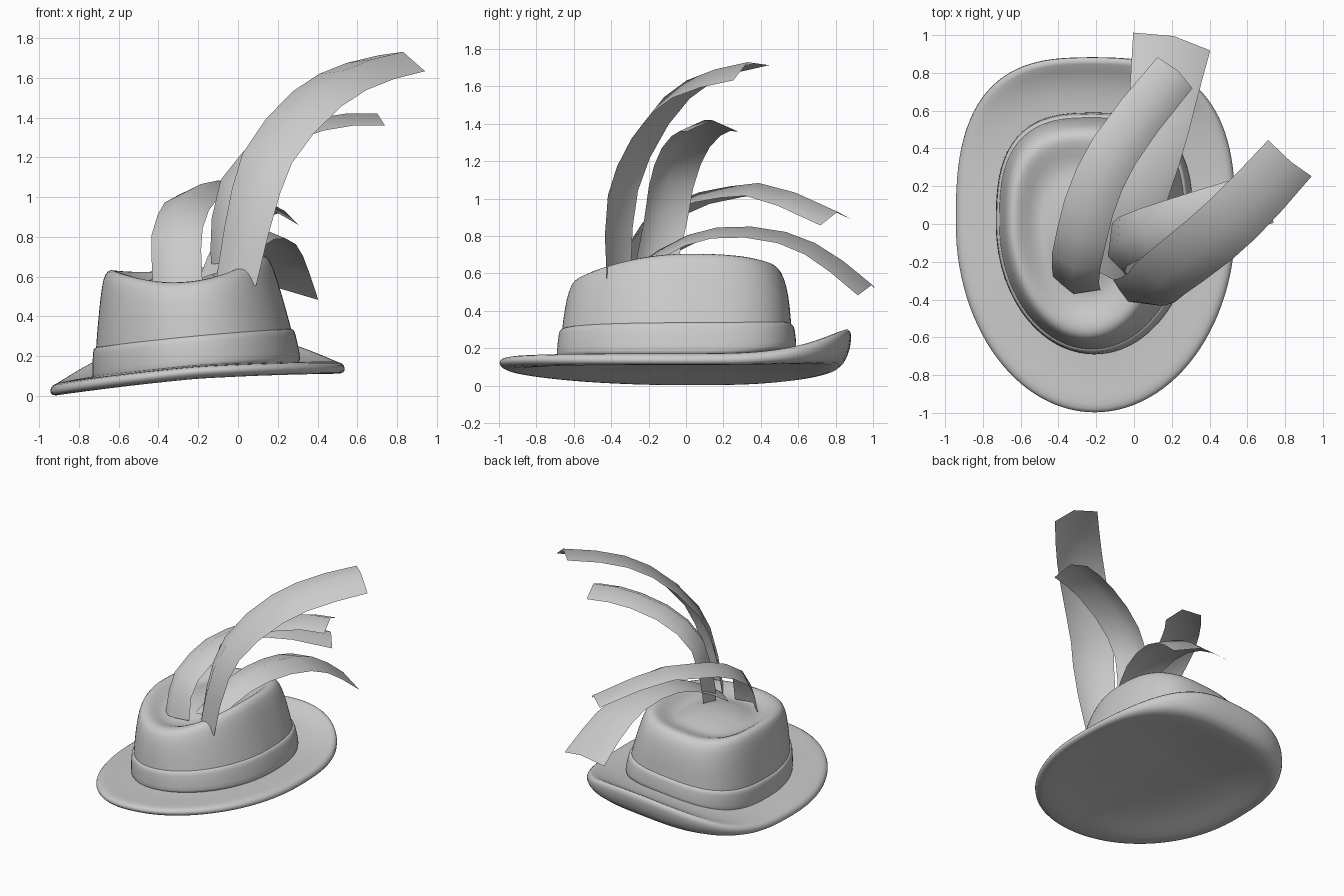
import bpy, bmesh, math
from mathutils import Vector

if "Cube" in bpy.data.objects:
    bpy.data.objects.remove(bpy.data.objects["Cube"])

TILT = math.radians(5.4)
SEG = 56


def finish(bm, name, angle, subsurf=0):
    me = bpy.data.meshes.new(name)
    bm.to_mesh(me)
    bm.free()
    ob = bpy.data.objects.new(name, me)
    bpy.context.collection.objects.link(ob)
    bpy.ops.object.select_all(action='DESELECT')
    ob.select_set(True)
    bpy.context.view_layer.objects.active = ob
    if subsurf:
        m = ob.modifiers.new("smooth", 'SUBSURF')
        m.levels = m.render_levels = subsurf
        bpy.ops.object.shade_smooth()
    else:
        bpy.ops.object.shade_smooth_by_angle(angle=math.radians(angle))
    return ob


def tilt(x, y, z):
    # the hat leans sideways about the y axis
    c, s, z = math.cos(TILT), math.sin(TILT), z - 0.1
    return (-0.205 + x * c - z * s, y, 0.1 + x * s + z * c)


def egg_ring(bm, power, droop, hx, yf, yb, z, zf, zb):
    # egg outline: round front, squarer back; separate side, front and back heights
    verts = []
    for i in range(SEG):
        t = 2 * math.pi * i / SEG
        c, s = math.cos(t), math.sin(t)
        p = 2 / 2.8 if s > 0 else 1.0
        x = hx * math.copysign(abs(c) ** p, c)
        y = (yb if s > 0 else yf) * math.copysign(abs(s) ** p, s)
        k = abs(s) ** (power if s > 0 else 2)
        h = z + ((zb if s > 0 else zf) - z) * k - droop * max(0, c)
        verts.append(bm.verts.new(tilt(x, y, h)))
    return verts


def loft(name, rings, start=None, end=None, power=2, droop=0):
    bm = bmesh.new()
    loops = [egg_ring(bm, power, droop, *r) for r in rings]
    for a, b in zip(loops, loops[1:]):
        for i in range(SEG):
            j = (i + 1) % SEG
            bm.faces.new((a[i], a[j], b[j], b[i]))
    for loop, point in ((loops[0], start), (loops[-1], end)):
        if point:
            v = bm.verts.new(tilt(*point))
            for i in range(SEG):
                bm.faces.new((loop[i], loop[(i + 1) % SEG], v))
    bmesh.ops.recalc_face_normals(bm, faces=bm.faces)
    return finish(bm, name, 40, 1)


# brim with closed underside, back edge turned up
loft("brim", [
    (.25, .33, .28, .14, .14, .14),
    (.48, .64, .54, .12, .12, .12),
    (.62, .83, .74, .085, .088, .09),
    (.70, .95, .825, .068, .083, .10),
    (.738, .99, .87, .07, .10, .165),
    (.748, 1.005, .89, .095, .125, .26),
    (.732, .985, .877, .125, .148, .31),
    (.69, .93, .82, .134, .15, .265),
    (.62, .83, .73, .14, .148, .22),
    (.53, .70, .60, .147, .152, .20),
    (.47, .64, .54, .152, .158, .20),
], start=(0, 0, .145), power=2.4, droop=.025)

# hat band
loft("band", [
    (.50, .67, .57, .115, .14, .18),
    (.524, .692, .59, .125, .15, .195),
    (.526, .692, .592, .155, .175, .21),
    (.512, .683, .583, .275, .285, .305),
    (.503, .672, .573, .29, .30, .32),
    (.48, .65, .55, .295, .305, .325),
])

# crown with pinched rim and dented top
loft("crown", [
    (.495, .665, .565, .28, .29, .31),
    (.485, .658, .56, .345, .35, .37),
    (.46, .64, .55, .48, .47, .48),
    (.435, .615, .525, .60, .54, .58),
    (.415, .59, .495, .655, .57, .625),
    (.385, .545, .46, .68, .58, .645),
    (.34, .49, .41, .655, .57, .635),
    (.27, .41, .32, .59, .54, .60),
    (.21, .32, .25, .595, .56, .605),
    (.15, .22, .18, .62, .60, .62),
], end=(0, 0, .63))


def catmull(pts, u):
    i = min(int(u), len(pts) - 2)
    t = u - i
    p1, p2 = pts[i], pts[i + 1]
    p0 = pts[i - 1] if i else p1 * 2 - p2
    p3 = pts[i + 2] if i + 2 < len(pts) else p2 * 2 - p1
    return 0.5 * (2 * p1 + (p2 - p0) * t + (2 * p0 - 5 * p1 + 4 * p2 - p3) * t * t
                  + (3 * p1 - p0 - 3 * p2 + p3) * t ** 3)


def feather(name, path, side0, side1, w0, wm, w1, fold, n=8):
    # low-poly ribbon folded along a central ridge; widths at start, middle and end
    pts = [Vector(p) for p in path]
    bm = bmesh.new()
    rows = []
    for k in range(n + 1):
        f = k / n
        u = f * (len(pts) - 1)
        p = catmull(pts, u)
        tan = (catmull(pts, min(u + .05, len(pts) - 1)) - catmull(pts, max(u - .05, 0))).normalized()
        side = Vector(side0).lerp(Vector(side1), f)
        side = (side - tan * side.dot(tan)).normalized()
        up = side.cross(tan).normalized()
        w = w0 * (1 - f) ** 2 + (2 * wm - (w0 + w1) / 2) * 2 * f * (1 - f) + w1 * f * f
        rows.append([bm.verts.new(p + side * (w * s) - up * (fold * abs(s))) for s in (-1, 0, 1)])
    for a, b in zip(rows, rows[1:]):
        for i in range(2):
            bm.faces.new((a[i], a[i + 1], b[i + 1], b[i]))
    return finish(bm, name, 60)


# four curved feathers sweeping back and to the right
feather("tall_feather",
        [(-.04, -.41, .58), (.04, -.40, .97), (.14, -.31, 1.26), (.36, -.14, 1.52), (.58, .06, 1.66), (.83, .33, 1.73)],
        (.11, -.07, -.02), (.115, -.11, -.045), .12, .16, .155, .06)
feather("middle_feather",
        [(-.12, -.20, .57), (-.14, -.14, .82), (-.07, -.09, 1.12), (.15, -.02, 1.31), (.45, .07, 1.41), (.70, .14, 1.42)],
        (.04, -.12, 0), (.04, -.12, 0), .11, .13, .14, .06)
feather("left_feather",
        [(-.32, -.37, .57), (-.33, -.28, .82), (-.28, -.05, .99), (-.20, .2, 1.06), (-.05, .46, 1.075), (.235, .81, .93)],
        (.13, -.04, 0), (.08, -.1, -.01), .13, .135, .125, .06)
feather("low_feather",
        [(-.1, -.30, .62), (-.02, -.05, .78), (.06, .2, .85), (.13, .5, .83), (.17, .75, .73), (.21, .995, .54)],
        (.15, -.04, -.02), (.2, -.07, 0), .10, .15, .21, .05)
